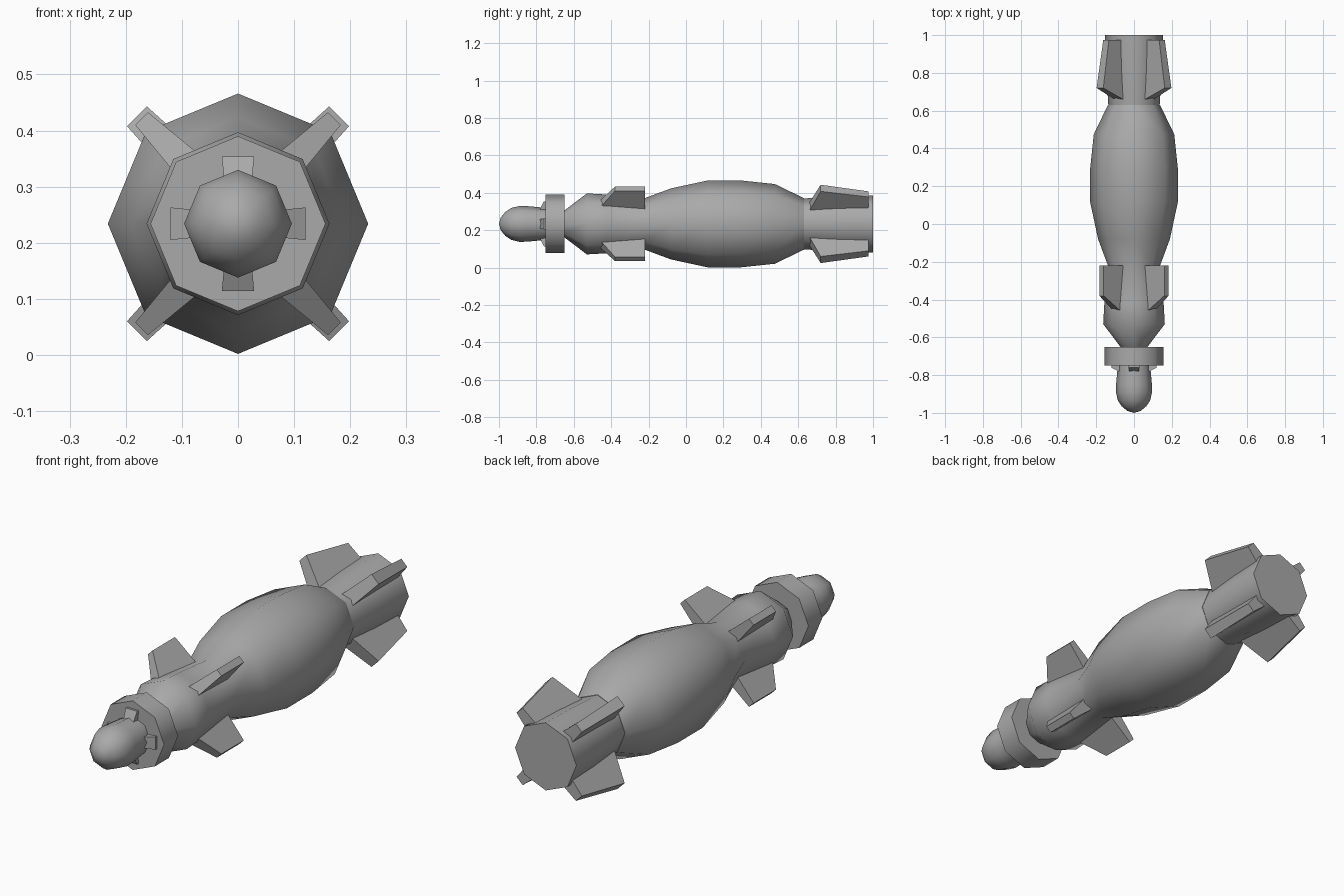
import bpy, bmesh, math
from mathutils import Vector

cube = bpy.data.objects.get("Cube")
if cube:
    bpy.data.objects.remove(cube)

SIDES = 8
AXIS_Z = 0.234

grey = bpy.data.materials.new("mid grey")
grey.use_nodes = True
grey.diffuse_color = (0.4, 0.4, 0.4, 1)
grey.node_tree.nodes["Principled BSDF"].inputs["Base Color"].default_value = (0.4, 0.4, 0.4, 1)


def finish(name, bm, smooth):
    bmesh.ops.recalc_face_normals(bm, faces=bm.faces)
    mesh = bpy.data.meshes.new(name)
    bm.to_mesh(mesh)
    bm.free()
    mesh.materials.append(grey)
    obj = bpy.data.objects.new(name, mesh)
    obj.location.z = AXIS_Z
    bpy.context.collection.objects.link(obj)
    if smooth:
        bpy.ops.object.select_all(action='DESELECT')
        obj.select_set(True)
        bpy.context.view_layer.objects.active = obj
        bpy.ops.object.shade_smooth_by_angle(angle=math.radians(50))


def lathe(name, profile):
    """Octagonal solid along y from (y, radius) points; radius 0 makes a tip."""
    bm = bmesh.new()
    rings = []
    for y, r in profile:
        if r == 0:
            rings.append([bm.verts.new((0, y, 0))] * SIDES)
        else:
            angles = [math.tau * i / SIDES for i in range(SIDES)]
            rings.append([bm.verts.new((r * math.cos(a), y, r * math.sin(a))) for a in angles])
    for a, b in zip(rings, rings[1:]):
        for i in range(SIDES):
            j = (i + 1) % SIDES
            bm.faces.new(list(dict.fromkeys((a[i], a[j], b[j], b[i]))))
    for (y, r), ring in ((profile[0], rings[0]), (profile[-1], rings[-1])):
        if r:
            bm.faces.new(ring)
    finish(name, bm, True)


def block(name, corners, out, side, shift=0):
    """Tapered slab from four (y, radius, half thickness) corners."""
    bm = bmesh.new()
    a, b = [[bm.verts.new(out * r + side * (shift + s * t) + Vector((0, y, 0)))
             for y, r, t in corners] for s in (-1, 1)]
    bm.faces.new(a)
    bm.faces.new(b)
    for i in range(4):
        j = (i + 1) % 4
        bm.faces.new((a[i], a[j], b[j], b[i]))
    finish(name, bm, False)


# Body, tail, collar and nose
lathe("body", [(-0.68, 0.05), (-0.65, 0.072), (-0.53, 0.163), (-0.42, 0.157), (-0.22, 0.138),
               (-0.08, 0.19), (0.115, 0.232), (0.295, 0.232), (0.475, 0.213), (0.63, 0.138)])
lathe("tail", [(0.63, 0.136), (0.82, 0.148), (1.0, 0.153)])
lathe("collar", [(-0.75, 0.156), (-0.65, 0.156)])
lathe("nose", [(-1.0, 0), (-0.99, 0.035), (-0.965, 0.065), (-0.935, 0.085), (-0.89, 0.096),
               (-0.85, 0.095), (-0.74, 0.085)])

# Diagonal fins, four at the front and four at the tail
front_fin = [(-0.48, 0.11, 0.03), (-0.38, 0.254, 0.016), (-0.22, 0.254, 0.016), (-0.22, 0.11, 0.03)]
tail_fin = [(0.655, 0.11, 0.033), (0.72, 0.263, 0.025), (0.975, 0.217, 0.021), (0.975, 0.11, 0.033)]
for sx, x_name in ((1, "left"), (-1, "right")):
    for sz, z_name in ((1, "upper"), (-1, "lower")):
        out = Vector((sx, 0, sz)).normalized()
        side = Vector((-sx, 0, sz)).normalized()
        block(f"front_fin_{z_name}_{x_name}", front_fin, out, side, 0.011)
        block(f"tail_fin_{z_name}_{x_name}", tail_fin, out, side, 0.008)

# Wedge tabs around the nose
tab = [(-0.785, 0.07, 0.024), (-0.76, 0.12, 0.029), (-0.745, 0.12, 0.029), (-0.745, 0.07, 0.024)]
for i, place in enumerate(("left", "top", "right", "bottom")):
    a = math.pi / 2 * i
    block(f"nose_tab_{place}", tab, Vector((math.cos(a), 0, math.sin(a))),
          Vector((-math.sin(a), 0, math.cos(a))))
